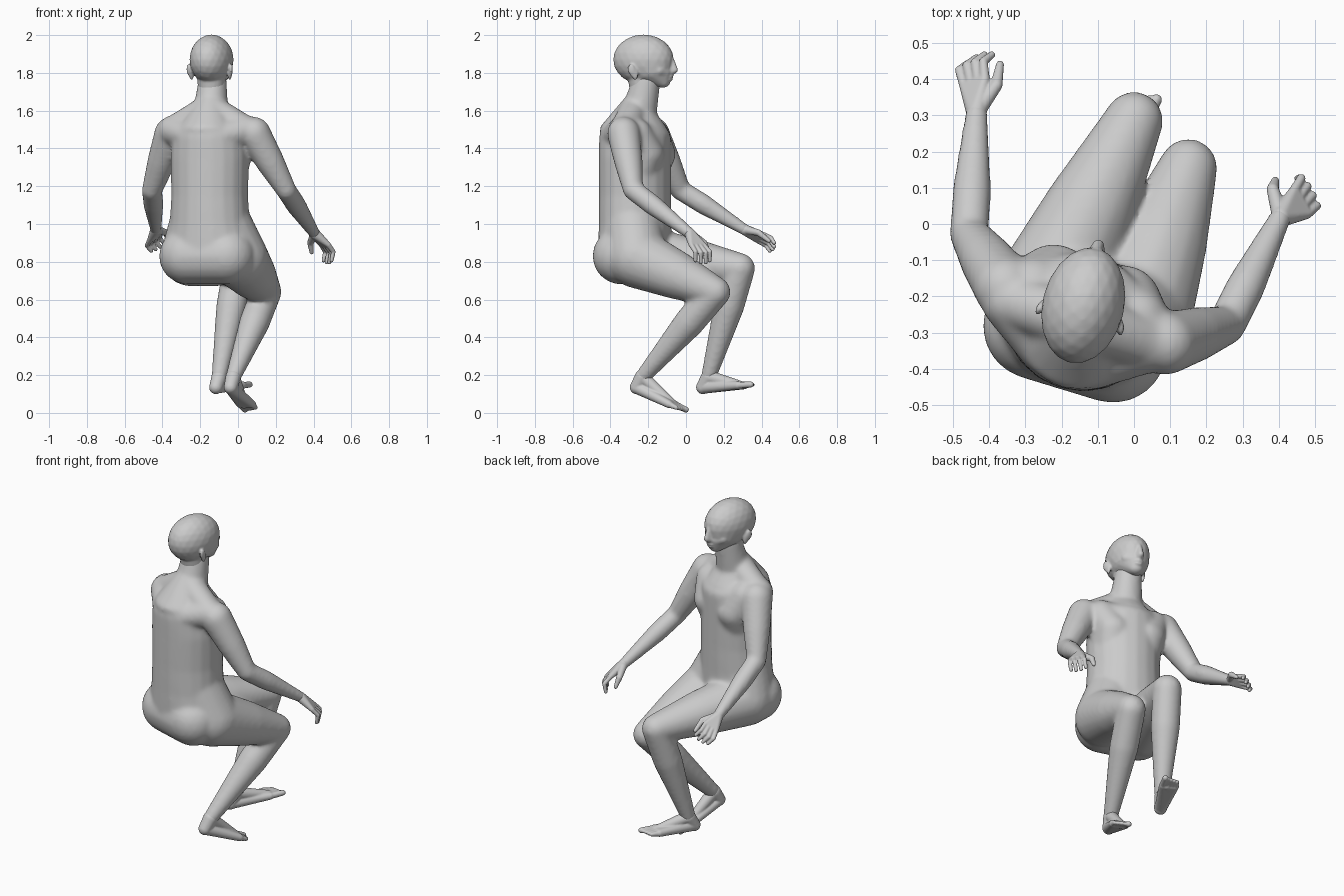
import bpy, bmesh, math
from mathutils import Matrix, Vector

cube = bpy.data.objects.get("Cube")
if cube:
    bpy.data.objects.remove(cube, do_unlink=True)

GREY = (.6, .6, .6, 1)
skin = bpy.data.materials.new("plain grey")
skin.use_nodes = True
skin.diffuse_color = GREY
skin.node_tree.nodes["Principled BSDF"].inputs["Base Color"].default_value = GREY

# Unit ball whose points are reused for every hull
ball_mesh = bmesh.new()
bmesh.ops.create_icosphere(ball_mesh, subdivisions=3, radius=1)
unit_points = [v.co.copy() for v in ball_mesh.verts]
ball_mesh.free()

SIDES = (-1, 1)
UP = Vector((0, 0, 1))


def frame(x, y, z, yaw):
    return Matrix.Translation((x, y, z)) @ Matrix.Rotation(math.radians(yaw), 4, 'Z')


def hull(bm, balls, place=Matrix()):
    """Convex skin around balls, each a centre and a radius or three radii."""
    points = []
    for centre, size in balls:
        radii = size if isinstance(size, tuple) else (size, size, size)
        for unit in unit_points:
            offset = Vector(u * r for u, r in zip(unit, radii))
            points.append(bm.verts.new(place @ (Vector(centre) + offset)))
    bmesh.ops.convex_hull(bm, input=points)


def chain(bm, balls):
    """Hull each ball to the next."""
    for pair in zip(balls, balls[1:]):
        hull(bm, pair)


def limb(bm, joints, radii):
    """Slightly swollen upper part, then a lower part that stays full before it tapers."""
    root, bend, end = joints
    thick, middle, thin = radii
    swell = (thick + middle) / 2 * 1.06
    belly = bend.lerp(end, .35)
    chain(bm, [(root, thick), (root.lerp(bend, .5), swell), (bend, middle),
               (belly, middle), (end, thin)])


def finish(bm, name, voxel, rounds):
    """Fuse the overlapping hulls into one soft skin."""
    loose = [v for v in bm.verts if not v.link_faces]
    bmesh.ops.delete(bm, geom=loose, context='VERTS')
    bmesh.ops.recalc_face_normals(bm, faces=bm.faces)
    mesh = bpy.data.meshes.new(name)
    bm.to_mesh(mesh)
    bm.free()
    mesh.materials.append(skin)
    part = bpy.data.objects.new(name, mesh)
    bpy.context.collection.objects.link(part)
    fuse = part.modifiers.new("fuse", 'REMESH')
    fuse.mode = 'VOXEL'
    fuse.voxel_size = voxel
    fuse.use_smooth_shade = True
    soften = part.modifiers.new("soften", 'SMOOTH')
    soften.factor = .5
    soften.iterations = rounds


def make_hand(name, wrist, knuckles, spread, forward, curl, thumb_tip):
    """Palm, four curled fingers set out along the spread, and a thumb."""
    bm = bmesh.new()
    knuckles, spread, forward, curl, thumb_tip = map(
        Vector, (knuckles, spread, forward, curl, thumb_tip))
    fingers = []
    for step in range(4):
        side = 1 - step * 2 / 3
        reach = 1.1 - abs(side) / 6
        base = knuckles + spread * side
        middle = base + (forward + spread * side / 5) * reach
        fingers.append([(base, .014), (middle, .012), (middle + curl * reach, .01)])
    hull(bm, [(wrist, .029)] + [finger[0] for finger in fingers])
    for finger in fingers:
        chain(bm, finger)
    thumb_bend = wrist.lerp(thumb_tip, .5) + spread * .8
    chain(bm, [(wrist, .024), (thumb_bend, .017), (thumb_tip, .011)])
    finish(bm, name, .004, 2)


def make_foot(name, ankle, tip, inner):
    """Heel, instep and five toes; inner is the x side of the big toe."""
    bm = bmesh.new()
    tip = Vector(tip)
    across = (tip - ankle).cross(UP).normalized() * inner
    ahead = UP.cross(across).normalized() * inner
    heel = ankle - ahead * .035 - UP * .055
    sole = heel.lerp(tip, .75)
    hull(bm, [(heel, .036), (ankle, .041)])
    hull(bm, [(heel, .034)] + [(sole + across * side * .035, .021) for side in SIDES])
    hull(bm, [(ankle, .036), (sole + across * .012, .024)])
    for toe in range(5):
        side = across * (.036 - .018 * toe)
        end = sole.lerp(tip, 1 - toe * .09) + side
        chain(bm, [(sole + side, .018), (end, .011 if toe else .016)])
    finish(bm, name, .005, 2)


# Joints shared by the limbs, hands and feet
right_wrist = Vector((.405, .02, .95))
left_wrist = Vector((-.435, .31, .97))
right_ankle = Vector((-.025, -.23, .19))
left_ankle = Vector((-.1, .12, .19))
right_arm = (Vector((.085, -.33, 1.48)), Vector((.255, -.28, 1.18)), right_wrist)
left_arm = (Vector((-.355, -.175, 1.48)), Vector((-.455, -.03, 1.18)), left_wrist)
right_leg = (Vector((0, -.26, .82)), Vector((.15, .155, .64)), right_ankle)
left_leg = (Vector((-.25, -.22, .83)), Vector((0, .285, .765)), left_ankle)

# Torso, in a frame turned with the chest
body = bmesh.new()
trunk = frame(-.15, -.27, 0, -17)
sections = [((0, 0, height), (width, .19, .1)) for height, width in
            ((.88, .24), (1, .215), (1.15, .205), (1.35, .21), (1.46, .2))]
for pair in zip(sections, sections[1:]):
    hull(body, pair, trunk)
neck_root = ((0, 0, 1.61), .08)
collar = ((0, -.01, 1.5), (.17, .18, .07))
hull(body, [neck_root, collar], trunk)
hull(body, [((s * .11, -.045, .83), .15) for s in SIDES], trunk)
for s, leg in zip(SIDES, (left_leg, right_leg)):
    shoulder = ((s * .2, 0, 1.495), .082)
    hull(body, [sections[-1], shoulder], trunk)
    hull(body, [neck_root, ((s * .18, 0, 1.51), .075)], trunk)
    breast = ((s * .1, .1, 1.37), (.1, .09, .085))
    hull(body, [breast, ((s * .15, .05, 1.47), .09), ((s * .08, .03, 1.25), .11)], trunk)
    flank = trunk @ Vector((s * .06, 0, 1.03))
    hull(body, [(flank, .15), (leg[0], .16)])
hull(body, [((-.135, -.21, 1.76), .075), ((-.145, -.25, 1.58), .095)])

# Arms and legs
for arm in (right_arm, left_arm):
    limb(body, arm, (.088, .054, .031))
for leg in (right_leg, left_leg):
    limb(body, leg, (.16, .081, .041))
finish(body, "body", .011, 12)

make_hand("right_hand", right_wrist, knuckles=(.46, .06, .89), spread=(-.018, .032, 0),
          forward=(.025, .03, -.04), curl=(-.01, 0, -.05), thumb_tip=(.39, .12, .85))
make_hand("left_hand", left_wrist, knuckles=(-.44, .39, .93), spread=(.028, .01, .018),
          forward=(-.01, .05, -.025), curl=(.025, .02, -.03), thumb_tip=(-.37, .44, .91))
make_foot("right_foot", right_ankle, tip=(.07, -.015, .017), inner=-1)
make_foot("left_foot", left_ankle, tip=(.03, .36, .15), inner=1)

# Head, in a frame looking slightly sideways
head = bmesh.new()
look = frame(-.14, -.225, 1.87, -14)
skull = ((0, 0, 0), (.113, .163, .133))
jaw = ((0, .03, -.05), (.1, .125, .08))
chin = ((0, .105, -.115), (.042, .04, .034))
mouth = ((0, .115, -.065), (.06, .042, .045))
upper_lip = ((0, .15, -.09), (.026, .013, .008))
lower_lip = ((0, .145, -.105), (.024, .013, .009))
nose = [((0, .153, .005), .012), ((0, .172, -.055), .016), ((0, .15, -.06), .024)]
throat = [((0, -.01, -.09), .075), ((0, 0, -.17), .07)]
for shape in ([skull], [skull, jaw], [jaw, chin], [mouth, chin], [upper_lip],
              [lower_lip], nose, throat):
    hull(head, shape, look)
for s in SIDES:
    eye = ((s * .04, .128, -.022), (.018, .015, .01))
    cheek = ((s * .05, .095, -.055), .035)
    brow = [((s * .015, .145, .008), .012), ((s * .06, .12, .008), .012)]
    ear = [((s * .104, -.02, -.075), (.01, .016, .035)),
           ((s * .118, -.04, -.05), (.007, .018, .028))]
    for shape in ([eye], [cheek, mouth], brow, ear):
        hull(head, shape, look)
finish(head, "head", .006, 4)
